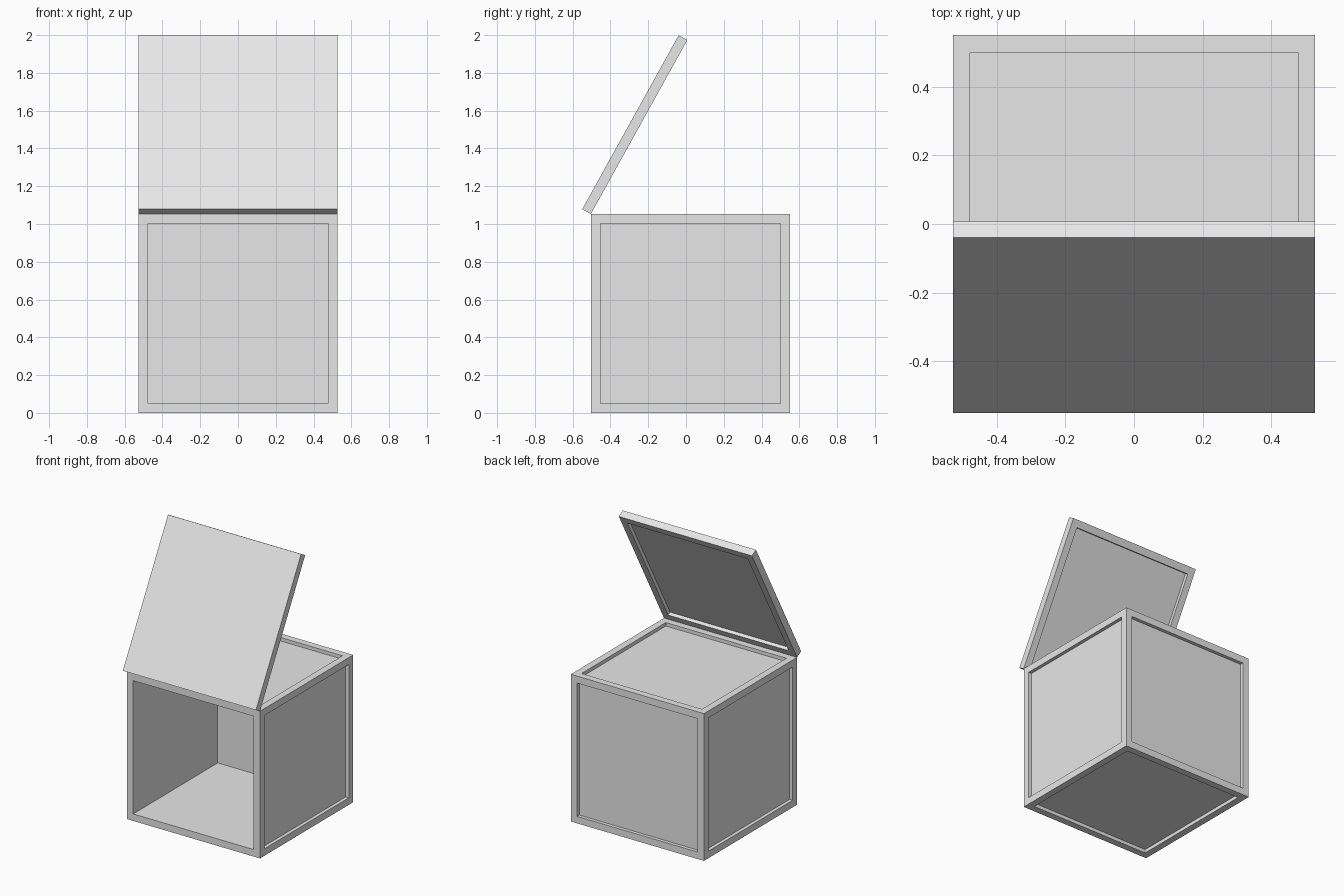
import bpy, bmesh
from math import radians
from mathutils import Matrix, Vector

if "Cube" in bpy.data.objects:
    bpy.data.objects.remove(bpy.data.objects["Cube"], do_unlink=True)

SIZE, RIM, THICK = 1.053, 0.05, 0.0525     # box edge, frame width, lid thickness
RECESS, CAVITY = 0.025, 0.955              # panel recess, interior depth
FRONT = -0.5035                            # y of the box front
OPEN_ANGLE = 61                            # lid slope above horizontal

grey = bpy.data.materials.new("light_grey")
grey.use_nodes = True
grey.diffuse_color = (0.8, 0.8, 0.8, 1)
grey.node_tree.nodes["Principled BSDF"].inputs["Base Color"].default_value = (0.8, 0.8, 0.8, 1)


def block(corner, size):
    """Box mesh from its lowest corner and its size."""
    bm = bmesh.new()
    bmesh.ops.create_cube(bm, size=1)
    bmesh.ops.translate(bm, vec=Vector((0.5, 0.5, 0.5)), verts=bm.verts)
    bmesh.ops.scale(bm, vec=size, verts=bm.verts)
    bmesh.ops.translate(bm, vec=corner, verts=bm.verts)
    bm.normal_update()
    return bm


def sink_panel(bm, direction, depth):
    """Inset the outer face looking along direction and push it inward."""
    direction = Vector(direction)
    face = max((f for f in bm.faces if f.normal.dot(direction) > 0.99),
               key=lambda f: f.calc_area())
    bmesh.ops.inset_individual(bm, faces=[face], thickness=RIM, use_even_offset=True)
    panel = bmesh.ops.extrude_discrete_faces(bm, faces=[face])["faces"][0]
    bmesh.ops.translate(bm, vec=-direction * depth, verts=panel.verts)
    bm.normal_update()


def finish(bm, name):
    bmesh.ops.recalc_face_normals(bm, faces=bm.faces)
    mesh = bpy.data.meshes.new(name)
    bm.to_mesh(mesh)
    bm.free()
    mesh.materials.append(grey)
    obj = bpy.data.objects.new(name, mesh)
    bpy.context.collection.objects.link(obj)
    return obj


# Box: shallow framed panels on five sides, deep open cavity at the front
box = block((-SIZE / 2, FRONT, 0), (SIZE, SIZE, SIZE))
for side in ((1, 0, 0), (-1, 0, 0), (0, 1, 0), (0, 0, 1), (0, 0, -1)):
    sink_panel(box, side, RECESS)
sink_panel(box, (0, -1, 0), CAVITY)
finish(box, "box")

# Lid: flat outside, framed panel on the underside, hinged on the front top edge
lid = block((-SIZE / 2, 0, 0), (SIZE, SIZE, THICK))
sink_panel(lid, (0, 0, -1), RECESS)
hinge = Matrix.Translation((0, FRONT, SIZE)) @ Matrix.Rotation(radians(OPEN_ANGLE), 4, 'X')
lid.transform(hinge)
finish(lid, "lid")
